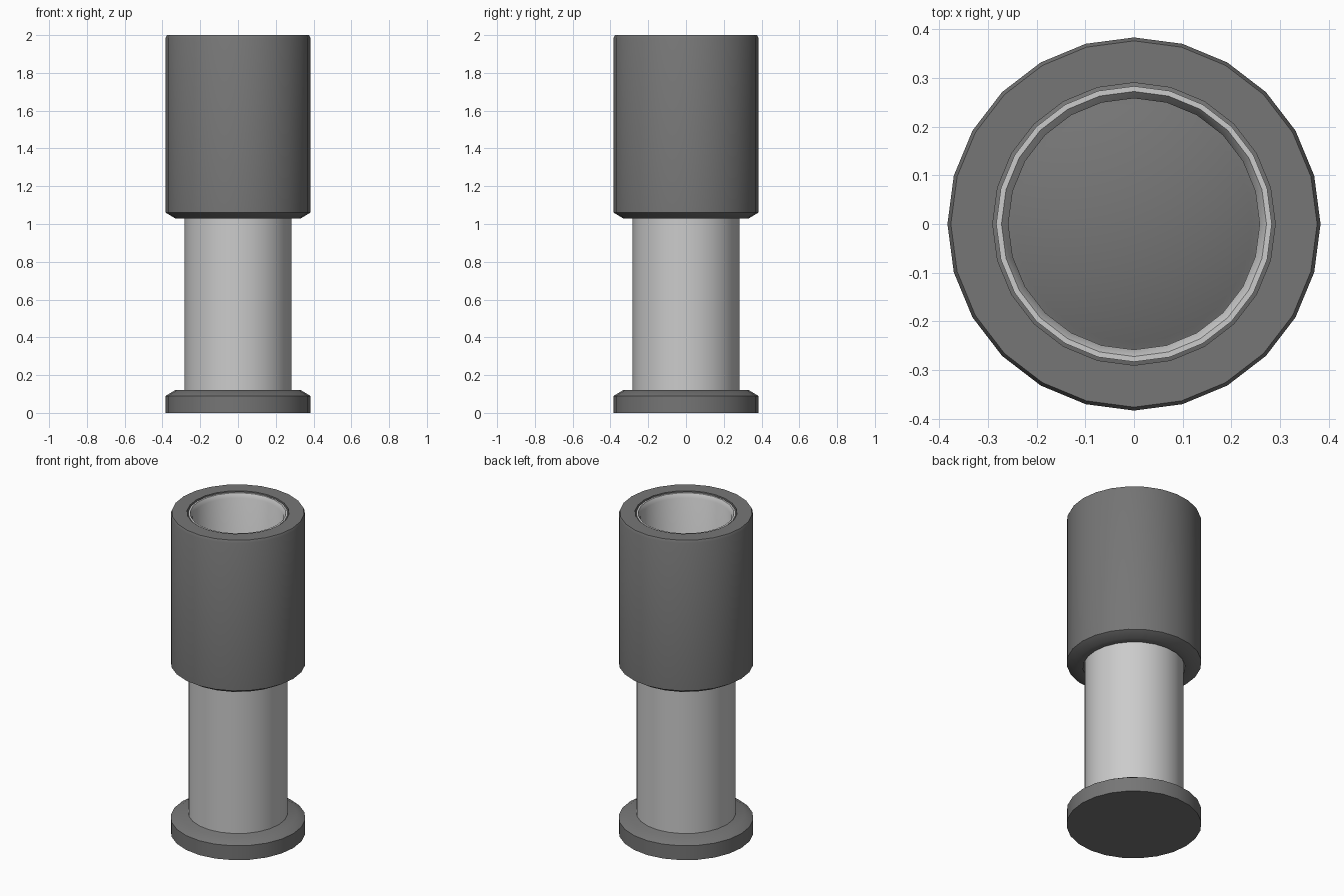
import bpy, bmesh, math

if "Cube" in bpy.data.objects:
    bpy.data.objects.remove(bpy.data.objects["Cube"])

SIDES = 24

dark = bpy.data.materials.new("dark_grey")
dark.diffuse_color = (0.18, 0.18, 0.18, 1)
dark.use_nodes = True
dark.node_tree.nodes["Principled BSDF"].inputs["Base Color"].default_value = dark.diffuse_color


def lathe(name, profile, closed=False, material=None):
    """Revolve (radius, z) points around z; radius 0 becomes a pole."""
    bm = bmesh.new()
    rings = []
    for r, z in profile:
        if r == 0:
            rings.append([bm.verts.new((0, 0, z))] * SIDES)
        else:
            rings.append([bm.verts.new((r * math.cos(2 * math.pi * i / SIDES),
                                        r * math.sin(2 * math.pi * i / SIDES), z))
                          for i in range(SIDES)])
    pairs = list(zip(rings, rings[1:]))
    if closed:
        pairs.append((rings[-1], rings[0]))
    for a, b in pairs:
        for i in range(SIDES):
            j = (i + 1) % SIDES
            bm.faces.new(list(dict.fromkeys((a[i], a[j], b[j], b[i]))))
    bmesh.ops.recalc_face_normals(bm, faces=bm.faces)
    mesh = bpy.data.meshes.new(name)
    bm.to_mesh(mesh)
    bm.free()
    obj = bpy.data.objects.new(name, mesh)
    bpy.context.collection.objects.link(obj)
    if material:
        mesh.materials.append(material)
    bpy.ops.object.select_all(action='DESELECT')
    obj.select_set(True)
    bpy.context.view_layer.objects.active = obj
    bpy.ops.object.shade_smooth_by_angle(angle=math.radians(40))
    return obj


# Base disc with a chamfered top and a low step inside the tube
lathe("base", [(0, 0), (0.383, 0), (0.383, 0.09), (0.333, 0.12),
               (0.258, 0.12), (0.243, 0.13), (0, 0.13)], material=dark)

# Hollow inner tube with a softened inner rim
lathe("inner_tube", [(0.283, 0.11), (0.283, 1.995), (0.272, 1.995), (0.258, 1.97),
                     (0.258, 0.11)], closed=True)

# Thick outer grip sleeve, chamfered at the bottom
lathe("grip_sleeve", [(0.29, 1.03), (0.333, 1.03), (0.383, 1.06), (0.383, 1.985),
                      (0.376, 2.0), (0.29, 2.0)], closed=True, material=dark)
